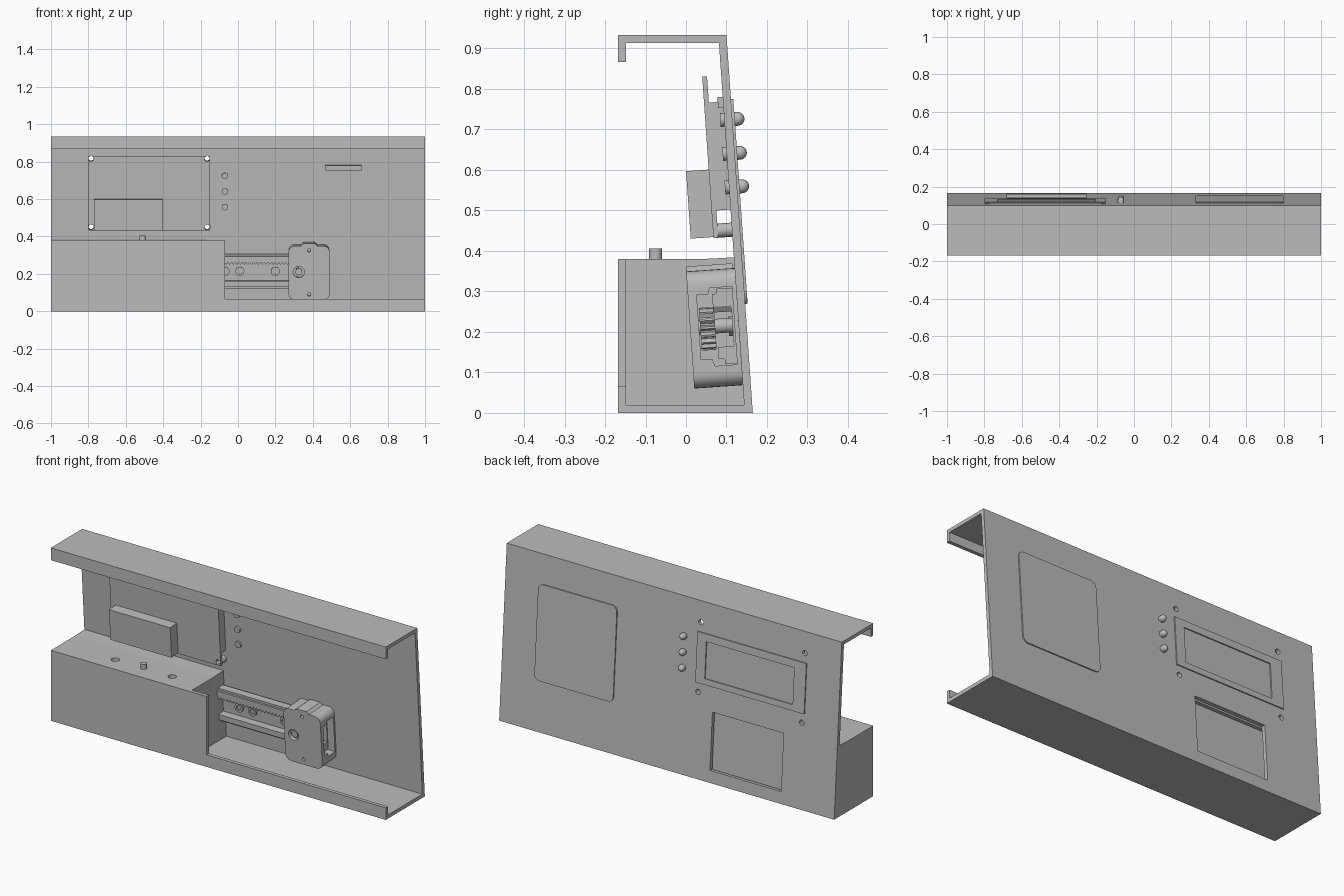
import bpy, bmesh, math
from mathutils import Matrix

cube = bpy.data.objects.get("Cube")
if cube:
    bpy.data.objects.remove(cube, do_unlink=True)

grey = bpy.data.materials.new("plain_grey")
grey.use_nodes = True
colour = (0.5, 0.5, 0.5, 1)
grey.diffuse_color = colour
grey.node_tree.nodes["Principled BSDF"].inputs["Base Color"].default_value = colour

# Frame of the leaning back panel: local y = 0 is its outer face, -y goes inside
LEAN = math.atan2(0.065, 0.933)
TILT = Matrix.Translation((0, 0.165, 0)) @ Matrix.Rotation(LEAN, 4, 'X')
FLAT = Matrix.Identity(4)


def finish(name, bm, frame):
    bmesh.ops.recalc_face_normals(bm, faces=bm.faces)
    bm.transform(frame)
    mesh = bpy.data.meshes.new(name)
    bm.to_mesh(mesh)
    bm.free()
    mesh.materials.append(grey)
    obj = bpy.data.objects.new(name, mesh)
    bpy.context.collection.objects.link(obj)
    return obj


def prism(name, points, axis, a, b, frame=FLAT):
    """Extrude a yz outline along x, or an xz outline along y."""
    place = (lambda p, t: (t, p[0], p[1])) if axis == 'X' else (lambda p, t: (p[0], t, p[1]))
    bm = bmesh.new()
    near = [bm.verts.new(place(p, a)) for p in points]
    far = [bm.verts.new(place(p, b)) for p in points]
    bm.faces.new(near)
    bm.faces.new(far)
    for i in range(len(points)):
        j = (i + 1) % len(points)
        bm.faces.new((near[i], near[j], far[j], far[i]))
    return finish(name, bm, frame)


def box(name, x, y, z, frame=FLAT):
    outline = [(x[0], z[0]), (x[1], z[0]), (x[1], z[1]), (x[0], z[1])]
    return prism(name, outline, 'Y', y[0], y[1], frame)


def rounded(x, z, r, steps=6):
    points = []
    corners = ((x[1] - r, z[1] - r), (x[0] + r, z[1] - r), (x[0] + r, z[0] + r), (x[1] - r, z[0] + r))
    for k, (cx, cz) in enumerate(corners):
        for i in range(steps + 1):
            t = (k + i / steps) * math.pi / 2
            points.append((cx + r * math.cos(t), cz + r * math.sin(t)))
    return points


def disc(x, z, r, sides=24):
    return [(x + r * math.cos(i * math.tau / sides), z + r * math.sin(i * math.tau / sides))
            for i in range(sides)]


def smooth(obj):
    bpy.ops.object.select_all(action='DESELECT')
    obj.select_set(True)
    bpy.context.view_layer.objects.active = obj
    bpy.ops.object.shade_smooth_by_angle(angle=math.radians(35))


def cut(target, cutters):
    bpy.context.view_layer.objects.active = target
    for cutter in cutters:
        cutter.hide_render = True
        mod = target.modifiers.new("cut", 'BOOLEAN')
        mod.operation = 'DIFFERENCE'
        mod.solver = 'EXACT'
        mod.object = cutter
        bpy.ops.object.modifier_apply(modifier=mod.name)
    for cutter in cutters:
        bpy.data.objects.remove(cutter, do_unlink=True)


FRONT, INNER, WALL = -0.168, -0.148, 0.02


def panel_y(z):
    return 0.165 - math.tan(LEAN) * z


# Folded sheet housing: lips, floor, leaning panel and roof
housing = prism("housing", [
    (FRONT, 0), (panel_y(0), 0), (panel_y(0.933), 0.933), (FRONT, 0.933), (FRONT, 0.867),
    (INNER, 0.867), (INNER, 0.914), (panel_y(0.914) - WALL, 0.914),
    (panel_y(WALL) - WALL, WALL), (INNER, WALL), (INNER, 0.065), (FRONT, 0.065)], 'X', -1, 1)
screws = [(x, z) for x in (-0.785, -0.165) for z in (0.455, 0.822)]
cut(housing, [box("window_cutter", (-0.68, -0.255), (-0.05, 0.05), (0.065, 0.372), TILT)] +
    [prism("screw_cutter", disc(x, z, 0.014), 'Y', -0.05, 0.05, TILT) for x, z in screws])

# Closed compartment on one side, its front wall running past the bulkhead
box("compartment_front", (-1, -0.07), (FRONT, INNER), (0.065, 0.38))
lid = prism("compartment_lid", [(INNER, 0.36), (panel_y(0.36) - WALL, 0.36),
                                (panel_y(0.384) - WALL, 0.384), (0.04, 0.38), (INNER, 0.38)],
            'X', -0.98, -0.19)
for x in (-0.68, -0.34):
    bm = bmesh.new()
    bmesh.ops.create_cone(bm, cap_ends=True, segments=24, radius1=0.021, radius2=0.021, depth=0.1,
                          matrix=Matrix.Translation((x, -0.075, 0.38)))
    cut(lid, [finish("lid_cutter", bm, FLAT)])
for name, a in (("end_wall", -1), ("bulkhead", -0.19)):
    prism(name, [(INNER, WALL), (panel_y(WALL) - WALL, WALL),
                 (panel_y(0.384) - WALL, 0.384), (0.04, 0.38), (INNER, 0.38)], 'X', a, a + WALL)
bm = bmesh.new()
bmesh.ops.create_cone(bm, cap_ends=True, segments=24, radius1=0.016, radius2=0.016, depth=0.05,
                      matrix=Matrix.Translation((-0.51, -0.075, 0.381)))
smooth(finish("lid_button", bm, FLAT))
box("window_backing", (-0.72, -0.215), (-0.06, -0.04), (0.03, 0.37), TILT)

# Display: circuit board, screen module showing through the panel, rear component
board = box("display_board", (-0.80, -0.15), (-0.067, -0.055), (0.437, 0.837), TILT)
cut(board, [prism("screw_cutter", disc(x, z, 0.014), 'Y', -0.1, 0.0, TILT) for x, z in screws])
screen = box("display_screen", (-0.80, -0.15), (-0.055, 0.006), (0.505, 0.772), TILT)
cut(screen, [box("screen_cutter", (-0.73, -0.205), (-0.006, 0.05), (0.537, 0.732), TILT)])
box("display_component", (-0.77, -0.405), (-0.123, -0.067), (0.44, 0.607), TILT)
for x in (-0.785, -0.165):
    post = prism("display_post", disc(x, 0.455, 0.0175), 'Y', -0.055, -0.02, TILT)
    cut(post, [prism("post_cutter", disc(x, 0.455, 0.0135), 'Y', -0.07, 0.0, TILT)])
    smooth(post)

# Indicator lights
for z in (0.56, 0.643, 0.727):
    bm = bmesh.new()
    bmesh.ops.create_uvsphere(bm, u_segments=20, v_segments=12, radius=0.017,
                              matrix=Matrix.Translation((-0.07, 0.013, z)))
    smooth(finish("light_dome", bm, TILT))
    smooth(prism("light_body", disc(-0.07, z, 0.017), 'Y', -0.03, 0.013, TILT))

# Rounded cover on the back with its tab through the panel
cover = prism("back_cover", rounded((0.33, 0.80), (0.27, 0.777), 0.03), 'Y', -0.01, 0.006, TILT)
smooth(cover)
box("cover_tab", (0.465, 0.66), (-0.033, -0.01), (0.757, 0.784), TILT)

# Slide: web, toothed upper rail, lower rail and bolts
START, END = -0.17, 0.45
box("slide_web", (START, END), (-0.035, -0.02), (0.13, 0.30), TILT)
teeth = [(END, 0.30), (START, 0.30)]
count = 32
pitch = (END - START) / count
for i in range(count):
    teeth += [(START + i * pitch, 0.268), (START + (i + 0.5) * pitch, 0.254)]
teeth.append((END, 0.268))
prism("toothed_rail", teeth, 'Y', -0.08, -0.03, TILT)
box("upper_rail_lip", (START, END), (-0.07, -0.03), (0.295, 0.312), TILT)
box("lower_rail", (START, END), (-0.075, -0.03), (0.138, 0.168), TILT)
box("lower_rail_lip", (START, END), (-0.06, -0.03), (0.125, 0.138), TILT)
for x in (-0.07, 0.01, 0.20):
    ring = prism("slide_bolt", disc(x, 0.217, 0.024), 'Y', -0.045, -0.03, TILT)
    cut(ring, [prism("bolt_cutter", disc(x, 0.217, 0.013), 'Y', -0.06, -0.038, TILT)])
    smooth(ring)

# Carriage: rounded block with a tunnel along the slide
carriage = prism("carriage", rounded((0.27, 0.49), (0.07, 0.36), 0.035), 'Y', -0.14, -0.02, TILT)
tunnel = [(-0.118, 0.30), (-0.09, 0.30), (-0.085, 0.315), (-0.03, 0.315), (-0.03, 0.122),
          (-0.085, 0.122), (-0.09, 0.14), (-0.118, 0.14)]
cut(carriage, [prism("tunnel_cutter", tunnel, 'X', 0.2, 0.6, TILT)] +
    [prism("hole_cutter", disc(x, z, r), 'Y', -0.2, -0.1, TILT)
     for x, z, r in ((0.325, 0.22, 0.03), (0.38, 0.336, 0.009), (0.38, 0.1, 0.009))])
smooth(carriage)
prism("carriage_bump", [(0.33, 0.355), (0.43, 0.355), (0.41, 0.372), (0.35, 0.372)],
      'Y', -0.14, -0.025, TILT)

# Gear inside the carriage, on a round shaft
gear = [((0.053 if i % 4 < 2 else 0.044) * math.cos(i * math.tau / 64) + 0.36,
         (0.053 if i % 4 < 2 else 0.044) * math.sin(i * math.tau / 64) + 0.215) for i in range(64)]
prism("gear", gear, 'Y', -0.115, -0.078, TILT)
smooth(prism("gear_shaft", disc(0.325, 0.22, 0.018), 'Y', -0.132, -0.03, TILT))
